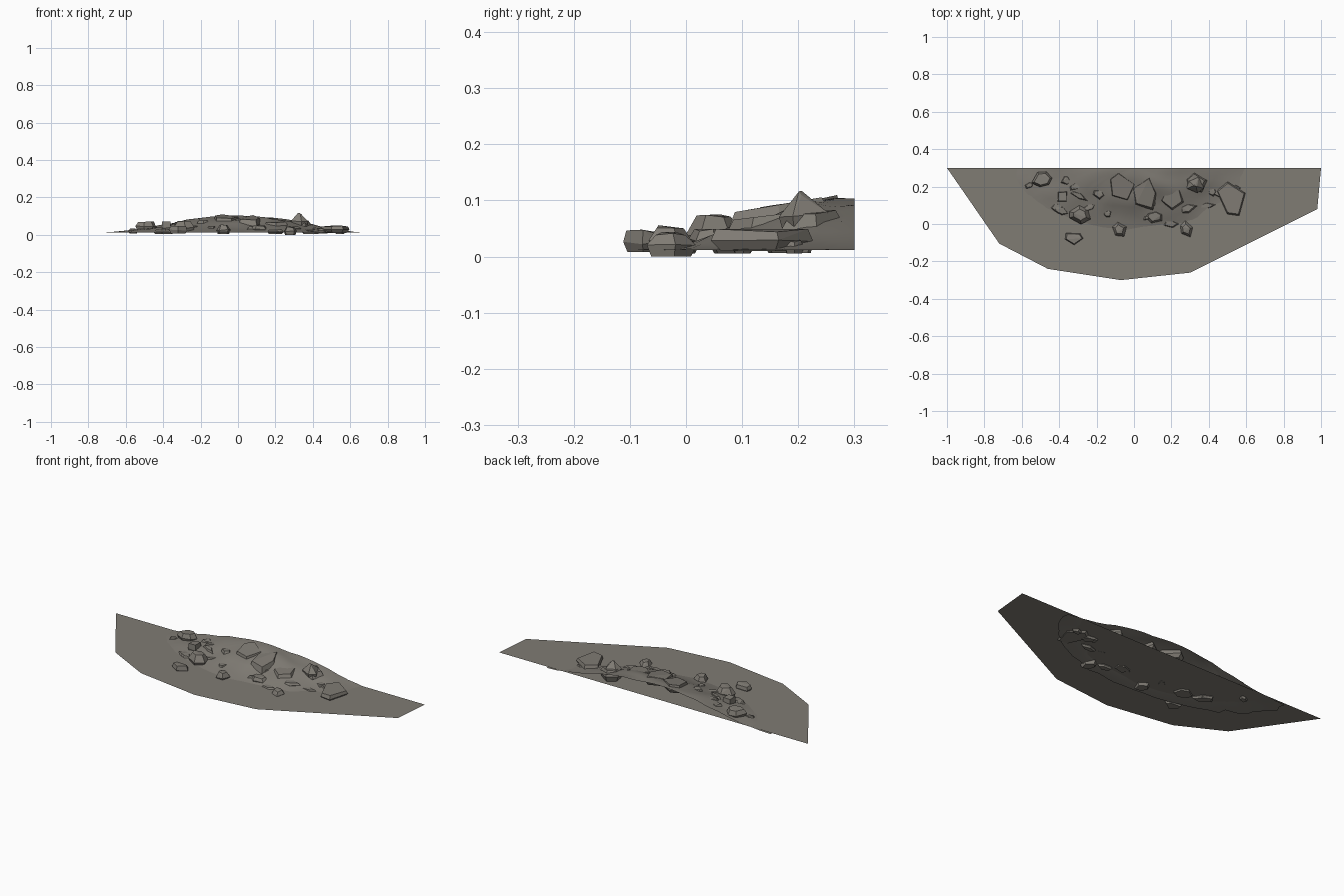
import bpy, bmesh, math, random
from mathutils import Vector, noise

if "Cube" in bpy.data.objects:
    bpy.data.objects.remove(bpy.data.objects["Cube"])

random.seed(4)
PLATE_Z = 0.02

stone = bpy.data.materials.new("grey_brown_stone")
stone.diffuse_color = (0.215, 0.2, 0.175, 1)
stone.use_nodes = True
stone.node_tree.nodes["Principled BSDF"].inputs["Base Color"].default_value = stone.diffuse_color


def finish(bm, name, smooth=False):
    me = bpy.data.meshes.new(name)
    bm.to_mesh(me)
    bm.free()
    me.materials.append(stone)
    ob = bpy.data.objects.new(name, me)
    bpy.context.collection.objects.link(ob)
    if smooth:
        bpy.context.view_layer.objects.active = ob
        ob.select_set(True)
        bpy.ops.object.shade_smooth_by_angle(angle=math.radians(35))
        ob.select_set(False)
    return ob


# Flat ground patch: a single thin polygon
outline = [(-1, .3), (-.72, -.105), (-.46, -.24), (-.07, -.3), (.3, -.26), (.98, .08), (1, .3)]
bm = bmesh.new()
bm.faces.new([bm.verts.new((x, y, PLATE_Z)) for x, y in outline])
finish(bm, "ground_patch")


# Rubble mound: half dome, open at the back, with rough broken surface
def mound_height(x, y):
    rx = 0.74 if x < 0 else 0.69
    t = min(1, math.hypot(x / rx, (y - 0.3) / 0.38))
    bell = 0.5 * (1 + math.cos(math.pi * t ** 1.15))
    rough = noise.noise(Vector((x * 9, y * 11, 2.3))) * 0.014 * math.sin(math.pi * min(1, t * .9 + .1))
    return 0.012 + 0.09 * bell + rough


bm = bmesh.new()
rings, spokes = 11, 36
rows = []
for i in range(1, rings + 1):
    row = []
    for j in range(spokes + 1):
        a = math.pi * (1 + j / spokes)
        rx = 0.76 if math.cos(a) < 0 else 0.69
        edge = 1 + (0.06 * noise.noise(Vector((j * .7, 5, 1))) if 0 < j < spokes else 0)
        r = i / rings * edge
        x, y = rx * r * math.cos(a), 0.3 + 0.385 * r * math.sin(a)
        row.append(bm.verts.new((x, min(y, .3), max(0.008, mound_height(x, y)))))
    rows.append(row)
top = bm.verts.new((0, .3, mound_height(0, .3)))
for j in range(spokes):
    bm.faces.new((top, rows[0][j], rows[0][j + 1]))
    for i in range(rings - 1):
        bm.faces.new((rows[i][j], rows[i + 1][j], rows[i + 1][j + 1], rows[i][j + 1]))
finish(bm, "rubble_mound", smooth=True)


# Angular rocks: chamfered irregular prisms resting on the slope
def rock(name, x, y, w, d, z0, z1, turn=0, sides=5, taper=0.75, tilt=0.0):
    bm = bmesh.new()
    pts = [(2 * math.pi * (k + random.uniform(-.22, .22)) / sides, random.uniform(.88, 1.08))
           for k in range(sides)]
    c, s = math.cos(turn), math.sin(turn)
    for h, scale in ((0, .8), (.5, 1), (1, taper)):
        for a, r in pts:
            px, py = w / 2 * r * scale * math.cos(a), d / 2 * r * scale * math.sin(a)
            qx, qy = px * c - py * s, px * s + py * c
            hh = h + (random.uniform(-.16, 0) if h else 0)
            z = z0 + (z1 - z0) * hh + tilt * qy
            bm.verts.new((x + qx, min(.3, y + qy), max(0, z)))
    bmesh.ops.convex_hull(bm, input=bm.verts[:])
    bmesh.ops.dissolve_limit(bm, angle_limit=math.radians(8), verts=bm.verts[:], edges=bm.edges[:])
    bmesh.ops.recalc_face_normals(bm, faces=bm.faces[:])
    finish(bm, name)


rock("rock_back_left", -.49, .24, .12, .09, .022, .072, .2, 6)
rock("rock_left_block", -.38, .145, .08, .07, .02, .072, .7, 4, .9)
rock("rock_left_large", -.29, .05, .13, .10, .012, .078, -.4, 6, .6)
rock("rock_front_left", -.32, -.075, .11, .075, .008, .048, -.2, 5, .85)
rock("rock_front_middle", -.08, -.03, .08, .085, .005, .056, .4, 5, .6)
rock("rock_small_left", -.31, .205, .09, .05, .03, .072, .5, 5)
rock("slab_middle_left", -.07, .2, .15, .16, .05, .1, .3, 5, .9, .15)
rock("slab_middle", .06, .16, .14, .2, .04, .092, .1, 5, .85, .17)
rock("rock_middle_low", .11, .04, .11, .07, .015, .05, .2, 6, .7)
rock("rock_front_right", .28, -.03, .075, .095, .0, .045, .2, 5, .6)
rock("slab_right", .52, .135, .17, .2, .01, .05, .35, 5, .9)
rock("slab_middle_right", .2, .14, .14, .13, .03, .075, -.3, 5, .8, .15)
rock("rock_peak_skirt", .33, .225, .13, .12, .02, .085, .2, 5, .7)
rock("rock_peak", .33, .21, .11, .10, .04, .118, -.2, 5, .2)

# Small broken chips scattered over the lower slope
for k in range(16):
    a = math.pi * random.uniform(1.08, 1.92)
    r = random.uniform(.45, .88)
    x, y = .68 * r * math.cos(a), .3 + .36 * r * math.sin(a)
    z = mound_height(x, y)
    rock("chip_%02d" % k, x, y, random.uniform(.05, .11), random.uniform(.03, .06),
         max(.005, z - .02), z + .008, random.uniform(-.5, .5), 5, .7)
